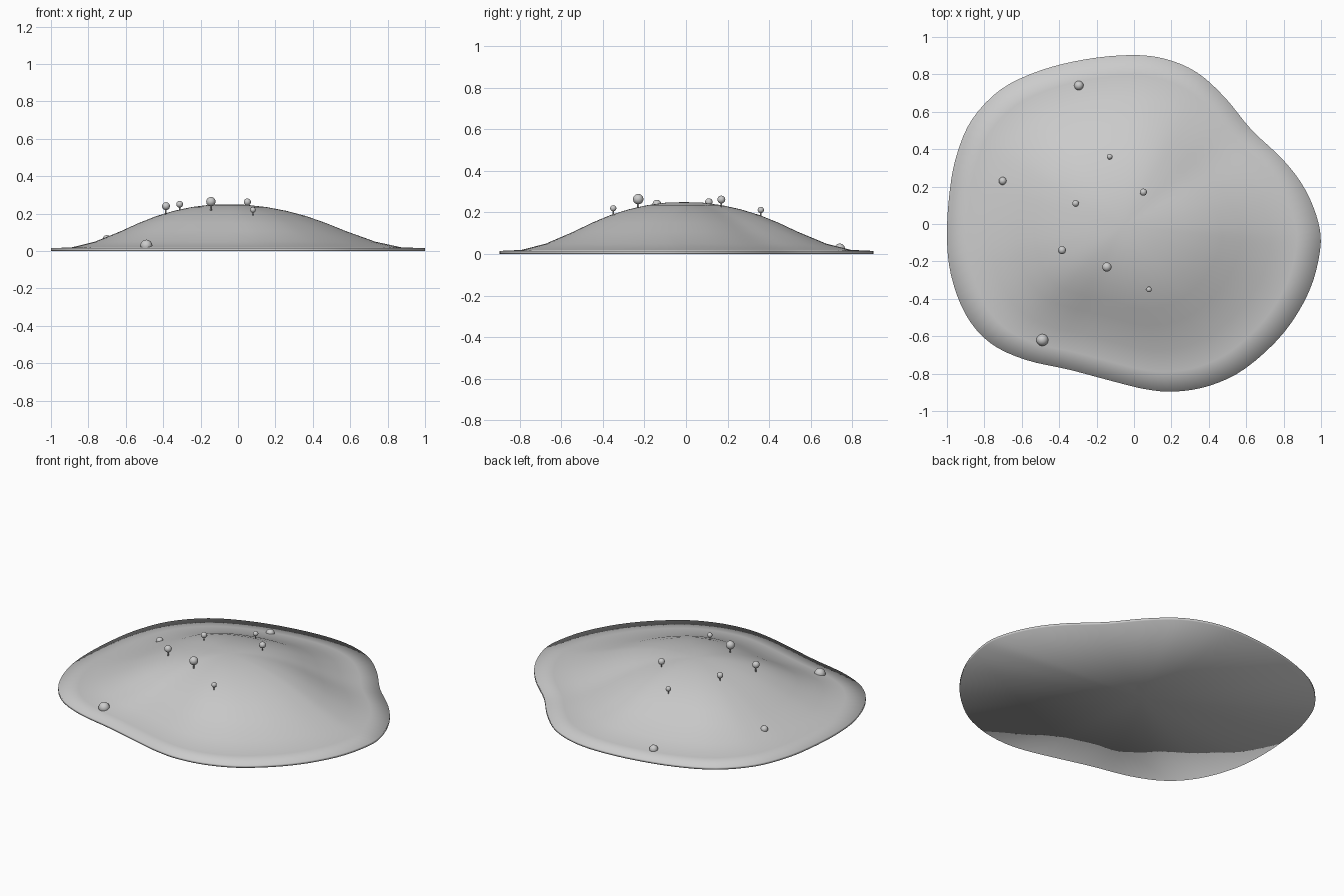
import bpy, bmesh, math
from mathutils import Vector

if "Cube" in bpy.data.objects:
    bpy.data.objects.remove(bpy.data.objects["Cube"])

# One flat colour for everything
grey = bpy.data.materials.new("plain grey")
grey.diffuse_color = (0.6, 0.6, 0.6, 1.0)
grey.use_nodes = True
grey.node_tree.nodes["Principled BSDF"].inputs["Base Color"].default_value = grey.diffuse_color

# Shoreline outline, counter-clockwise
SHORE = [Vector(p) for p in [
    (.995, -.14), (.985, .01), (.915, .185), (.80, .34), (.627, .505), (.487, .675),
    (.337, .81), (.166, .883), (-.02, .903), (-.262, .88), (-.503, .82),
    (-.711, .72), (-.866, .559), (-.947, .372), (-.984, .185), (-1.0, -.056),
    (-.979, -.27), (-.90, -.484), (-.77, -.635), (-.583, -.725), (-.342, -.78),
    (-.128, -.837), (.06, -.883), (.22, -.896), (.406, -.864), (.594, -.773),
    (.797, -.586), (.936, -.361)]]
# Hill profile: fraction of the way to the shore, height
PROFILE = [(0, .25), (.1, .247), (.2, .235), (.3, .215), (.4, .187), (.5, .150),
           (.6, .107), (.75, .05), (.88, .02), (1, .015)]
CENTRE = Vector((-.06, -.01))


def smooth_loop(points, steps):
    """Closed Catmull-Rom curve through the points."""
    n, out = len(points), []
    for i in range(n):
        a, b, c, d = (points[(i + k) % n] for k in (-1, 0, 1, 2))
        for s in range(steps):
            t = s / steps
            out.append(.5 * (2 * b + (c - a) * t + (2 * a - 5 * b + 4 * c - d) * t ** 2
                             + (3 * b - a - 3 * c + d) * t ** 3))
    return out


OUTLINE = smooth_loop(SHORE, 4)


def ground(x, y):
    """Hill height at a point."""
    v = Vector((x, y)) - CENTRE
    if v.length < 1e-6:
        return PROFILE[0][1]
    edge = max(OUTLINE, key=lambda p: (p - CENTRE).normalized().dot(v.normalized()))
    t = min(v.length / (edge - CENTRE).length, 1)
    for (t0, z0), (t1, z1) in zip(PROFILE, PROFILE[1:]):
        if t <= t1:
            return z0 + (z1 - z0) * (t - t0) / (t1 - t0)
    return PROFILE[-1][1]


def finish(name, bm):
    bmesh.ops.recalc_face_normals(bm, faces=bm.faces)
    for f in bm.faces:
        f.smooth = True
    mesh = bpy.data.meshes.new(name)
    bm.to_mesh(mesh)
    bm.free()
    mesh.materials.append(grey)
    ob = bpy.data.objects.new(name, mesh)
    bpy.context.collection.objects.link(ob)


# Island: rings of the outline, a thin rim wall and a flat underside
bm = bmesh.new()
n = len(OUTLINE)
rings = [[bm.verts.new((*(CENTRE + (p - CENTRE) * t), z)) for p in OUTLINE]
         for t, z in PROFILE[1:] + [(1, 0)]]
peak = bm.verts.new((*CENTRE, PROFILE[0][1]))
base = bm.verts.new((*CENTRE, 0))
for i in range(n):
    j = (i + 1) % n
    bm.faces.new((peak, rings[0][i], rings[0][j]))
    bm.faces.new((base, rings[-1][j], rings[-1][i]))
    for a, b in zip(rings, rings[1:]):
        bm.faces.new((a[i], b[i], b[j], a[j]))
finish("island", bm)


def ball(bm, centre, radius):
    made = bmesh.ops.create_uvsphere(bm, u_segments=20, v_segments=12, radius=radius)
    bmesh.ops.translate(bm, verts=made["verts"], vec=centre)


# Trees: round crown on a thin trunk (x, y, crown height, crown radius)
for k, (x, y, z, r) in enumerate([
        (-.13, .36, .212, .015), (.05, .17, .262, .019), (-.312, .11, .25, .018),
        (-.385, -.14, .24, .021), (-.145, -.23, .264, .025), (.08, -.35, .22, .015)]):
    bm = bmesh.new()
    ball(bm, (x, y, z), r)
    finish(f"tree_crown_{k + 1}", bm)
    bm = bmesh.new()
    low = ground(x, y) - .01
    trunk = bmesh.ops.create_cone(bm, cap_ends=True, segments=10, radius1=r * .2,
                                  radius2=r * .2, depth=z - low)
    bmesh.ops.translate(bm, verts=trunk["verts"], vec=(x, y, (z + low) / 2))
    finish(f"tree_trunk_{k + 1}", bm)

# Boulders half sunk in the slope
for k, (x, y, r) in enumerate([(-.49, -.62, .032), (-.295, .74, .025), (-.702, .23, .021)]):
    bm = bmesh.new()
    ball(bm, (x, y, ground(x, y)), r)
    bmesh.ops.bisect_plane(bm, geom=bm.verts[:] + bm.edges[:] + bm.faces[:],
                           plane_co=(0, 0, ground(x, y) - r * .4),
                           plane_no=(0, 0, -1), clear_outer=True)
    finish(f"boulder_{k + 1}", bm)
